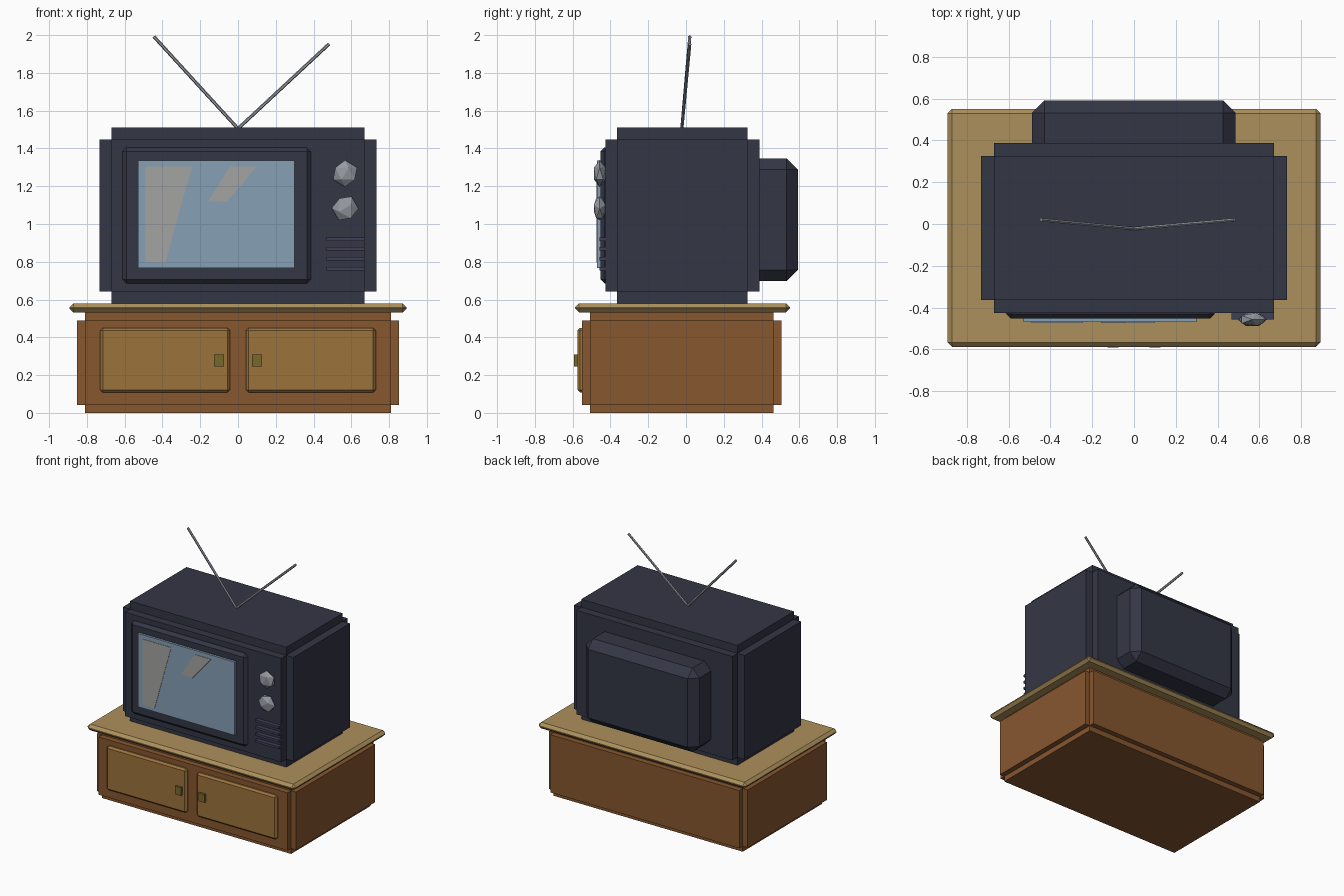
import bpy, bmesh
from math import radians
from mathutils import Vector, Matrix

if "Cube" in bpy.data.objects:
    bpy.data.objects.remove(bpy.data.objects["Cube"])


def material(name, r, g, b):
    m = bpy.data.materials.new(name)
    m.diffuse_color = (r, g, b, 1)
    m.use_nodes = True
    m.node_tree.nodes["Principled BSDF"].inputs["Base Color"].default_value = m.diffuse_color
    return m


WOOD = material("brown_wood", .24, .095, .028)
DOOR = material("door_wood", .33, .17, .045)
TOP = material("light_wood", .42, .28, .107)
BRASS = material("dull_brass", .19, .14, .025)
CASE = material("dark_case", .034, .037, .06)
GLASS = material("screen_glass", .24, .35, .46)
SHINE = material("glass_shine", .37, .37, .36)
METAL = material("grey_metal", .30, .32, .36)
GRILLE = material("grille", .05, .05, .10)


def finish(name, bm, mat):
    bmesh.ops.recalc_face_normals(bm, faces=bm.faces[:])
    me = bpy.data.meshes.new(name)
    bm.to_mesh(me)
    bm.free()
    me.materials.append(mat)
    ob = bpy.data.objects.new(name, me)
    bpy.context.collection.objects.link(ob)
    return ob


def cube(x, y, z):
    """bmesh box from (min, max) ranges"""
    bm = bmesh.new()
    mid = Vector([(a + b) / 2 for a, b in (x, y, z)])
    size = Vector([b - a for a, b in (x, y, z)])
    bmesh.ops.create_cube(bm, size=1, matrix=Matrix.Translation(mid) @ Matrix.Diagonal(size.to_4d()))
    return bm


def box(name, x, y, z, mat, bevel=0):
    bm = cube(x, y, z)
    if bevel:
        bmesh.ops.bevel(bm, geom=bm.edges[:], offset=bevel, segments=1,
                        affect='EDGES', profile=.5)
    return finish(name, bm, mat)


def notched_box(name, x, y, z, step, mat):
    """box whose six faces stand out, leaving a square notch along every edge"""
    bm = cube(*[(a + step, b - step) for a, b in (x, y, z)])
    bm.normal_update()
    for f in bmesh.ops.extrude_discrete_faces(bm, faces=bm.faces[:])["faces"]:
        f.normal_update()
        bmesh.ops.translate(bm, verts=f.verts[:], vec=f.normal * step)
    bmesh.ops.remove_doubles(bm, verts=bm.verts[:], dist=1e-4)
    return finish(name, bm, mat)


def panel(name, pts, y, mat, depth=.004):
    """thin slab from an x-z outline, front at y"""
    bm = bmesh.new()
    f = bm.faces.new([bm.verts.new((px, y, pz)) for px, pz in pts])
    ext = bmesh.ops.extrude_face_region(bm, geom=[f])["geom"]
    bmesh.ops.translate(bm, vec=(0, depth, 0),
                        verts=[v for v in ext if isinstance(v, bmesh.types.BMVert)])
    return finish(name, bm, mat)


def rod(name, a, b, radius, mat):
    a, b = Vector(a), Vector(b)
    bm = bmesh.new()
    turn = (b - a).to_track_quat('Z', 'Y').to_matrix().to_4x4()
    bmesh.ops.create_cone(bm, cap_ends=True, segments=6, radius1=radius, radius2=radius,
                          depth=(b - a).length,
                          matrix=Matrix.Translation((a + b) / 2) @ turn)
    return finish(name, bm, mat)


# Cabinet
notched_box("cabinet_body", (-.853, .853), (-.55, .505), (0, .532), .042, WOOD)
box("cabinet_top", (-.893, .893), (-.588, .55), (.532, .58), TOP, .021)
for side, s in (("left", -1), ("right", 1)):
    box(side + "_door", sorted((s * .042, s * .73)), (-.575, -.53), (.108, .45), DOOR, .014)
    box(side + "_door_handle", sorted((s * .074, s * .127)), (-.592, -.565), (.245, .308), BRASS)

# Television case and rear housing
notched_box("tv_case", (-.732, .732), (-.427, .388), (.58, 1.51), .062, CASE)
box("rear_housing", (-.488, .486), (.2, .592), (.697, 1.348), CASE, .06)

# Screen
box("screen_bezel", (-.612, .386), (-.453, -.39), (.685, 1.406), CASE, .022)
box("screen", (-.53, .30), (-.47, -.43), (.768, 1.337), GLASS)
panel("wide_reflection", [(-.49, 1.305), (-.243, 1.305), (-.385, .796), (-.49, .796)], -.473, SHINE)
panel("small_reflection", [(-.042, 1.305), (.10, 1.305), (-.058, 1.12), (-.158, 1.12)], -.473, SHINE)

# Tuning knobs
for name, z, spin in (("upper_knob", 1.267, 0), ("lower_knob", 1.083, 28)):
    bm = bmesh.new()
    bmesh.ops.create_icosphere(bm, subdivisions=1, radius=.071,
                               matrix=Matrix.Translation((.567, -.457, z))
                               @ Matrix.Diagonal((1, .5, 1, 1))
                               @ Matrix.Rotation(radians(spin), 4, 'Y'))
    finish(name, bm, METAL)

# Speaker slats
for i in range(4):
    z = .764 + i * .052
    box(f"speaker_slat_{i + 1}", (.468, .67), (-.458, -.42), (z - .009, z + .009), GRILLE)

# Aerial
rod("left_aerial", (0, -.022, 1.505), (-.445, .02, 1.992), .009, METAL)
rod("right_aerial", (0, -.022, 1.505), (.482, .02, 1.953), .009, METAL)
